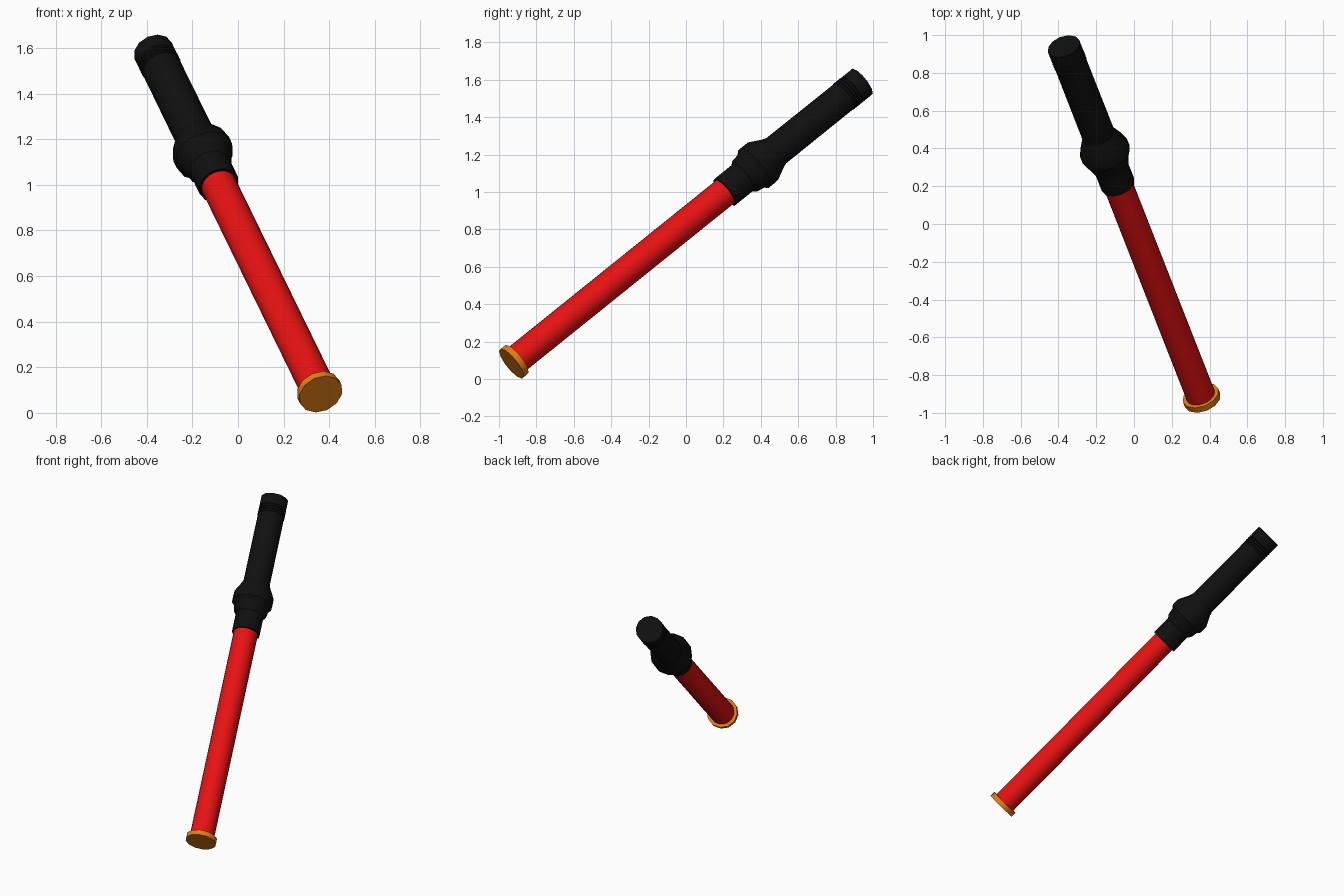
import bpy, bmesh, math
from mathutils import Vector, Matrix

if "Cube" in bpy.data.objects:
    bpy.data.objects.remove(bpy.data.objects["Cube"])

SIDES = 12
BASE = Vector((0.363, -0.933, 0.082))
TIP = Vector((-0.372, 0.94, 1.588))
AXIS = TIP - BASE
LENGTH = AXIS.length
PLACE = Matrix.Translation(BASE) @ AXIS.to_track_quat('Z', 'Y').to_matrix().to_4x4()


def material(name, rgb):
    m = bpy.data.materials.new(name)
    m.diffuse_color = (*rgb, 1)
    m.use_nodes = True
    m.node_tree.nodes["Principled BSDF"].inputs["Base Color"].default_value = m.diffuse_color
    return m


def lathe(name, profile, mat, sides=SIDES):
    """Closed turned solid from (distance along the axis, radius) pairs."""
    bm = bmesh.new()
    rings = []
    for t, r in profile:
        rings.append([bm.verts.new((r * math.cos(2 * math.pi * i / sides),
                                    r * math.sin(2 * math.pi * i / sides), t))
                      for i in range(sides)])
    for a, b in zip(rings, rings[1:]):
        for i in range(sides):
            j = (i + 1) % sides
            bm.faces.new((a[i], a[j], b[j], b[i]))
    bm.faces.new(rings[0][::-1])
    bm.faces.new(rings[-1])
    bm.transform(PLACE)
    me = bpy.data.meshes.new(name)
    bm.to_mesh(me)
    bm.free()
    me.materials.append(mat)
    ob = bpy.data.objects.new(name, me)
    bpy.context.collection.objects.link(ob)
    bpy.ops.object.select_all(action='DESELECT')
    ob.select_set(True)
    bpy.context.view_layer.objects.active = ob
    bpy.ops.object.shade_smooth_by_angle(angle=math.radians(34))
    return ob


red = material("red_plastic", (0.8, 0.006, 0.006))
black = material("black_rubber", (0.005, 0.005, 0.005))
orange = material("orange_plastic", (0.75, 0.2, 0.008))

# orange disc on the lower end
lathe("end_disc", [(0, 0.1), (0.035, 0.1)], orange)

# long light tube
lathe("light_tube", [(0.03, 0.078), (1.56, 0.078)], red, 24)

# black sleeve holding the tube
lathe("tube_sleeve", [(1.53, 0.092), (1.69, 0.092)], black)

# flared switch collar
lathe("switch_collar", [(1.66, 0.092), (1.68, 0.108), (1.725, 0.116),
                        (1.745, 0.133), (1.795, 0.133), (1.87, 0.096),
                        (1.89, 0.09)], black)

# handle
lathe("handle", [(1.86, 0.088), (2.40, 0.087)], black)

# ridged screw cap at the handle end
ridges = []
for k in range(3):
    t = 2.385 + 0.018 * k
    ridges += [(t, 0.085), (t + 0.003, 0.09), (t + 0.013, 0.09), (t + 0.016, 0.085)]
lathe("handle_cap", ridges + [(2.442, 0.089), (LENGTH, 0.089)], black)
